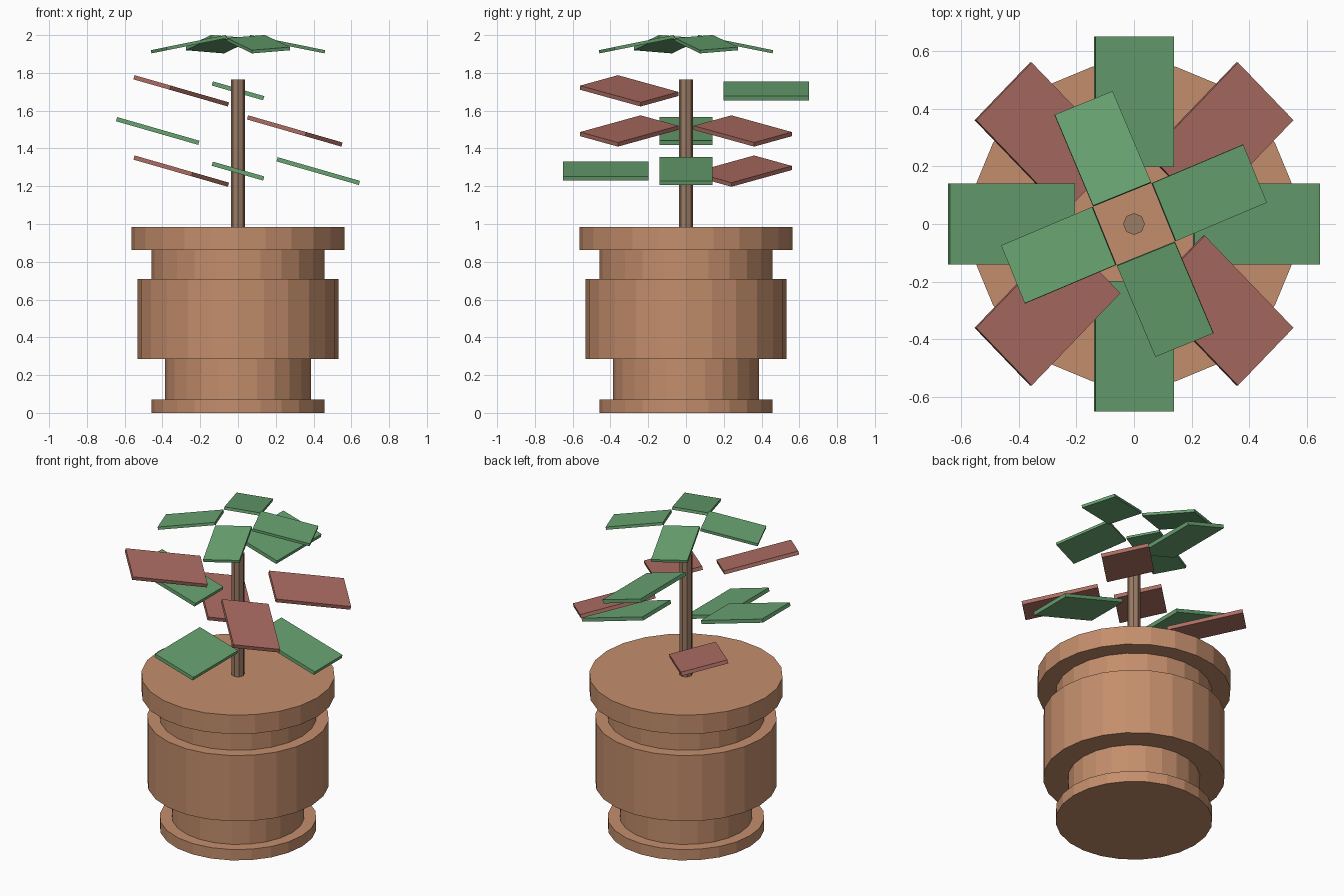
import bpy
from math import radians, cos, sin
from mathutils import Matrix, Vector

cube = bpy.data.objects.get("Cube")
if cube:
    bpy.data.objects.remove(cube, do_unlink=True)


def material(name, rgb):
    mat = bpy.data.materials.new(name)
    mat.use_nodes = True
    color = (*rgb, 1.0)
    mat.diffuse_color = color
    mat.node_tree.nodes["Principled BSDF"].inputs["Base Color"].default_value = color
    return mat


clay = material("clay", (0.55, 0.27, 0.15))
bark = material("bark", (0.33, 0.20, 0.13))
green = material("leaf_green", (0.14, 0.37, 0.165))
red = material("leaf_red", (0.42, 0.155, 0.125))


def cylinder(name, radius, bottom, top, sides, mat):
    bpy.ops.mesh.primitive_cylinder_add(
        vertices=sides, radius=radius, depth=top - bottom,
        location=(0, 0, (bottom + top) / 2))
    obj = bpy.context.object
    obj.name = name
    obj.data.materials.append(mat)


def leaf(name, scale, radius, angle, height, tilt, mat, turn=0.0):
    """Thin slab turned to its angle, tilted towards +x, then the whole turned."""
    bpy.ops.mesh.primitive_cube_add(size=1)
    obj = bpy.context.object
    obj.name = name
    center = Vector((radius * cos(angle), radius * sin(angle), height))
    shape = Matrix.Diagonal((0.453 * scale, 0.283 * scale, 0.0226 * scale, 1))
    matrix = (Matrix.Rotation(turn, 4, "Z") @ Matrix.Translation(center)
              @ Matrix.Rotation(tilt, 4, "Y") @ Matrix.Rotation(angle, 4, "Z") @ shape)
    obj.data.transform(matrix)
    obj.data.materials.append(mat)


# Pot made of stacked drums
cylinder("pot_foot", 0.458, 0.0, 0.07, 24, clay)
cylinder("pot_waist", 0.387, 0.07, 0.286, 24, clay)
cylinder("pot_body", 0.531, 0.286, 0.709, 24, clay)
cylinder("pot_neck", 0.458, 0.709, 0.863, 24, clay)
cylinder("pot_rim", 0.565, 0.863, 0.985, 24, clay)

# Stem
cylinder("stem", 0.038, 0.95, 1.764, 8, bark)

# Ring of eight leaves on three heights, alternating colours
for i in range(8):
    leaf(f"side_leaf_{i + 1}", 1.0, 0.425, radians(45 * i),
         1.28 + 0.2125 * (i % 3), 0.28, red if i % 2 else green)

# Crown of four smaller leaves
for i in range(4):
    leaf(f"crown_leaf_{i + 1}", 0.77, 0.2825, radians(22.5),
         1.952, 0.2, green, turn=radians(90 * i))
